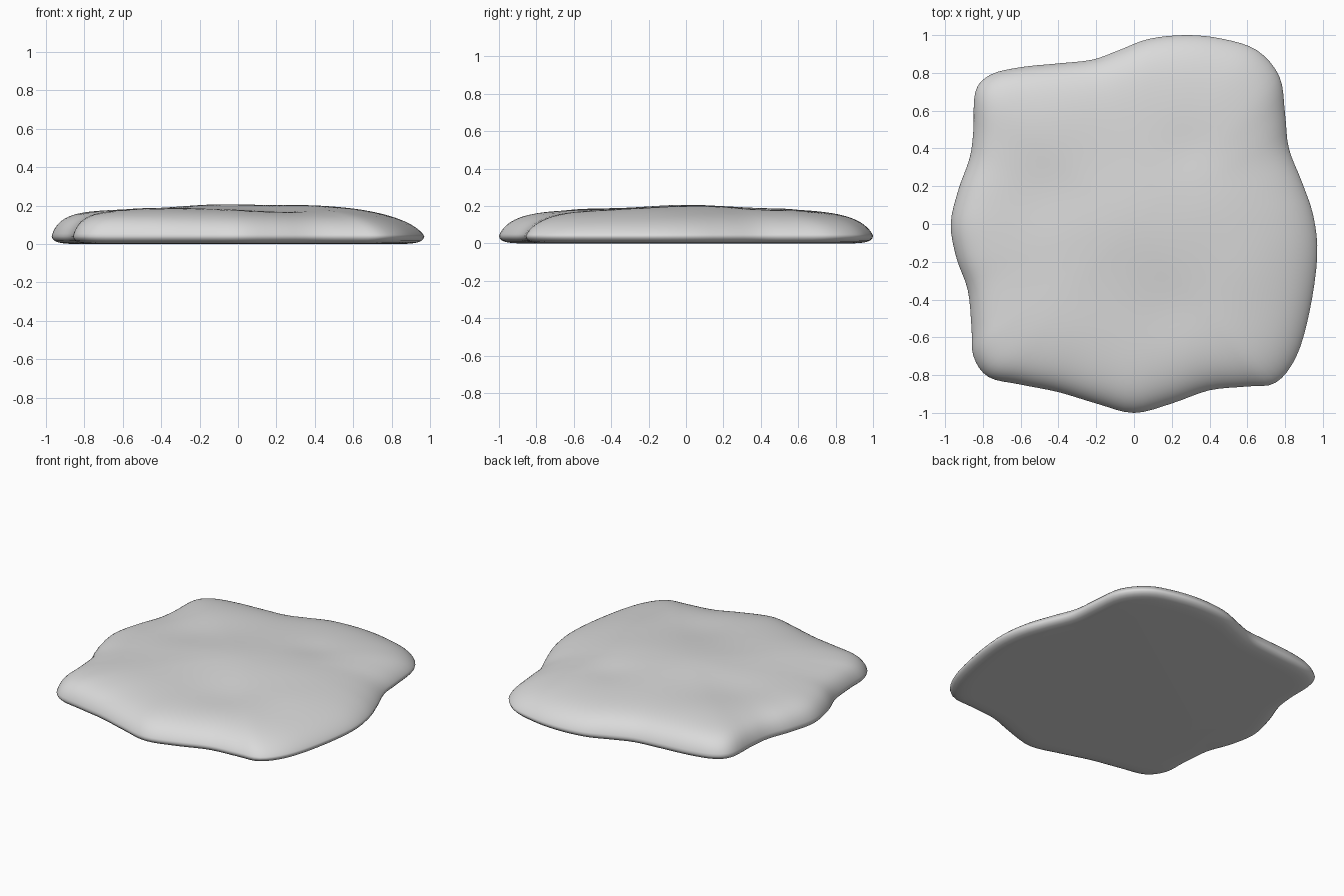
import bpy
import bmesh
import math
from mathutils import Vector

cube = bpy.data.objects.get("Cube")
if cube:
    bpy.data.objects.remove(cube, do_unlink=True)

# Wavy outline of the slab, counter-clockwise from its left side, in hundredths
OUTLINE = [(97, -17), (95, 4), (89, 22), (82, 40), (80, 58), (77, 78), (65, 92),
           (47, 98), (28, 100), (8, 98), (-8, 92), (-22, 87), (-40, 85), (-60, 83),
           (-76, 79), (-84, 70), (-85, 50), (-87, 35), (-93, 18), (-97, 0),
           (-94, -18), (-88, -35), (-86, -55), (-85, -70), (-77, -81), (-60, -85),
           (-40, -89), (-20, -95), (0, -100), (20, -95), (40, -88), (60, -86),
           (75, -84), (86, -70), (93, -46)]

# Gentle swells and hollows on top: x, y, radius, height
SWELLS = [(0.4, 0.08, 0.3, 0.015), (-0.1, 0.0, 0.25, 0.014), (0.2, -0.45, 0.22, -0.014),
          (-0.5, 0.15, 0.2, -0.01), (-0.45, 0.55, 0.22, 0.007), (0.3, 0.4, 0.15, -0.009),
          (-0.4, -0.6, 0.2, 0.006), (0.6, -0.25, 0.2, 0.008)]


def smooth_loop(points, steps):
    """Closed Catmull-Rom curve through the points."""
    pts = [Vector(p) / 100 for p in points]
    n = len(pts)
    loop = []
    for i in range(n):
        a, b, c, d = (pts[(i + k) % n] for k in (-1, 0, 1, 2))
        for j in range(steps):
            t = j / steps
            loop.append((2 * b + (c - a) * t + (2 * a - 5 * b + 4 * c - d) * t ** 2
                         + (3 * b - a - 3 * c + d) * t ** 3) / 2)
    return loop


def top_height(x, y, s):
    """Rounded rim, steeper on the right side, with a softly rolling top."""
    inset = (1 - s) * (1.1 - 0.5 * x)
    rim = 1 - math.exp(-(inset / 0.09) ** 0.8)
    swell = sum(h * math.exp(-((x - cx) ** 2 + (y - cy) ** 2) / r ** 2)
                for cx, cy, r, h in SWELLS)
    return 0.04 + 0.13 * rim + 0.022 * (1 - s * s) + swell * rim * (1 - s ** 6)


outline = smooth_loop(OUTLINE, 4)
bm = bmesh.new()


def add_ring(s, height):
    return [bm.verts.new((p.x * s, p.y * s, height(p.x * s, p.y * s, s))) for p in outline]


# Underside, rounded lower edge, then the top in shrinking rings
rings = [add_ring(s, lambda x, y, k, z=z: z)
         for s, z in ((0.88, 0), (0.93, 0.002), (0.965, 0.008), (0.985, 0.016), (0.996, 0.028))]
COUNT = 32
for i in range(COUNT):
    rings.append(add_ring(1 - (i / COUNT) ** 1.6, top_height))

for low, high in zip(rings, rings[1:]):
    for i in range(len(low)):
        j = (i + 1) % len(low)
        bm.faces.new((low[i], low[j], high[j], high[i]))

# Close the middle of the top and the flat base
peak = bm.verts.new((0, 0, top_height(0, 0, 0)))
last = rings[-1]
for i in range(len(last)):
    bm.faces.new((last[i], last[(i + 1) % len(last)], peak))
bm.faces.new(list(reversed(rings[0])))
bmesh.ops.recalc_face_normals(bm, faces=bm.faces)
for face in bm.faces:
    face.smooth = True

mesh = bpy.data.meshes.new("stone_slab")
bm.to_mesh(mesh)
bm.free()
slab = bpy.data.objects.new("stone_slab", mesh)
bpy.context.collection.objects.link(slab)

# Plain grey stone
stone = bpy.data.materials.new("grey_stone")
stone.use_nodes = True
colour = (0.7, 0.7, 0.7, 1)
stone.diffuse_color = colour
stone.node_tree.nodes["Principled BSDF"].inputs["Base Color"].default_value = colour
mesh.materials.append(stone)
